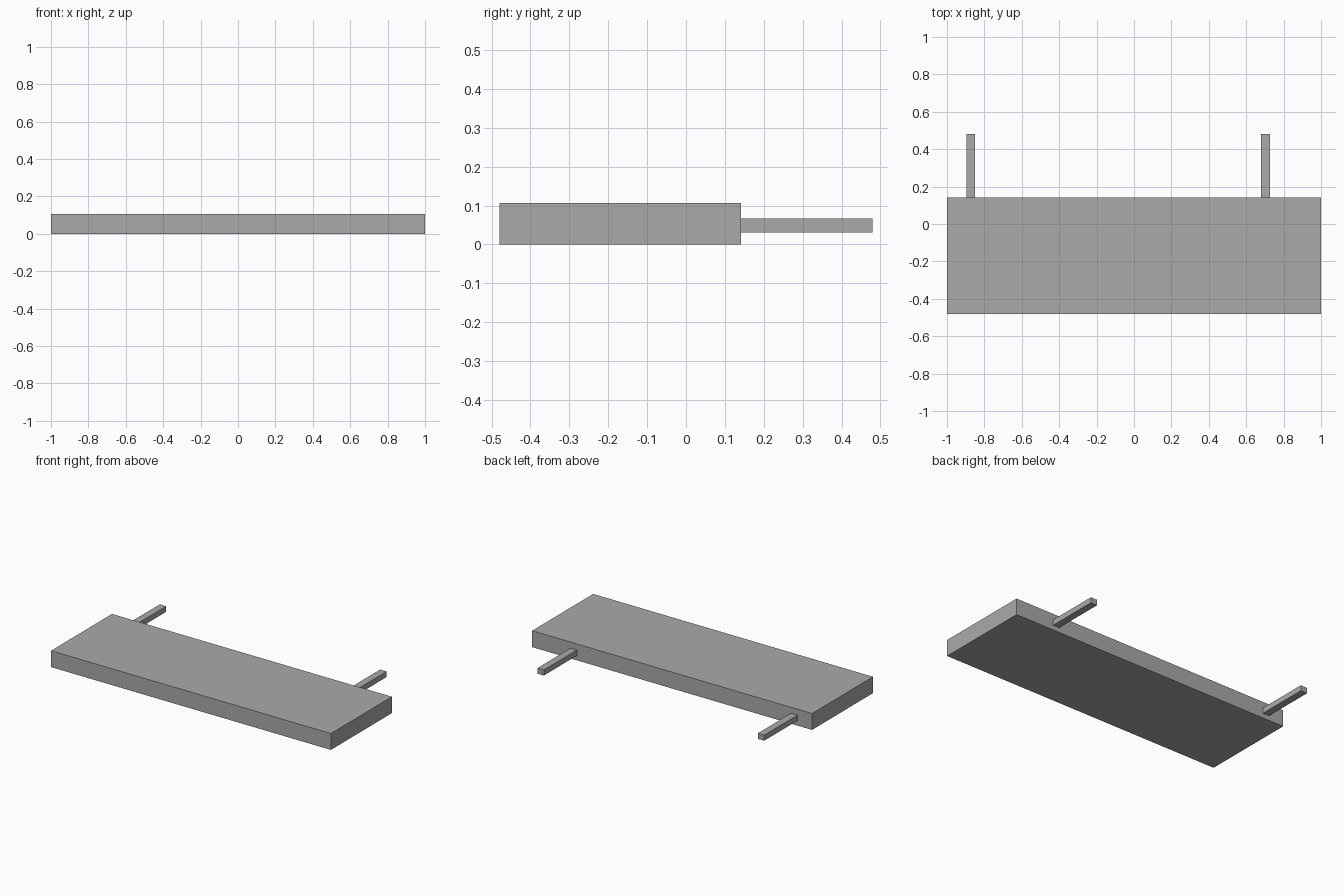
import bpy

cube = bpy.data.objects.get("Cube")
if cube:
    bpy.data.objects.remove(cube, do_unlink=True)

# Plain grey finish
grey = bpy.data.materials.new("plain_grey")
grey.use_nodes = True
colour = (0.40, 0.40, 0.40, 1)
grey.diffuse_color = colour
grey.node_tree.nodes["Principled BSDF"].inputs["Base Color"].default_value = colour


def box(name, low, high):
    """Flat-sided block between two opposite corners."""
    centre = [(a + b) / 2 for a, b in zip(low, high)]
    bpy.ops.mesh.primitive_cube_add(size=1, location=centre)
    block = bpy.context.object
    block.name = name
    block.scale = [b - a for a, b in zip(low, high)]
    bpy.ops.object.transform_apply(location=False, rotation=False, scale=True)
    block.data.materials.append(grey)
    return block


# Shelf board
back = 0.142
box("shelf_board", (-1, -0.48, 0), (1, back, 0.106))

# Square mounting pegs on the back edge
half = 0.023
for name, x in (("right_peg", -0.872), ("left_peg", 0.703)):
    box(name, (x - half, back, 0.031), (x + half, 0.48, 0.067))
